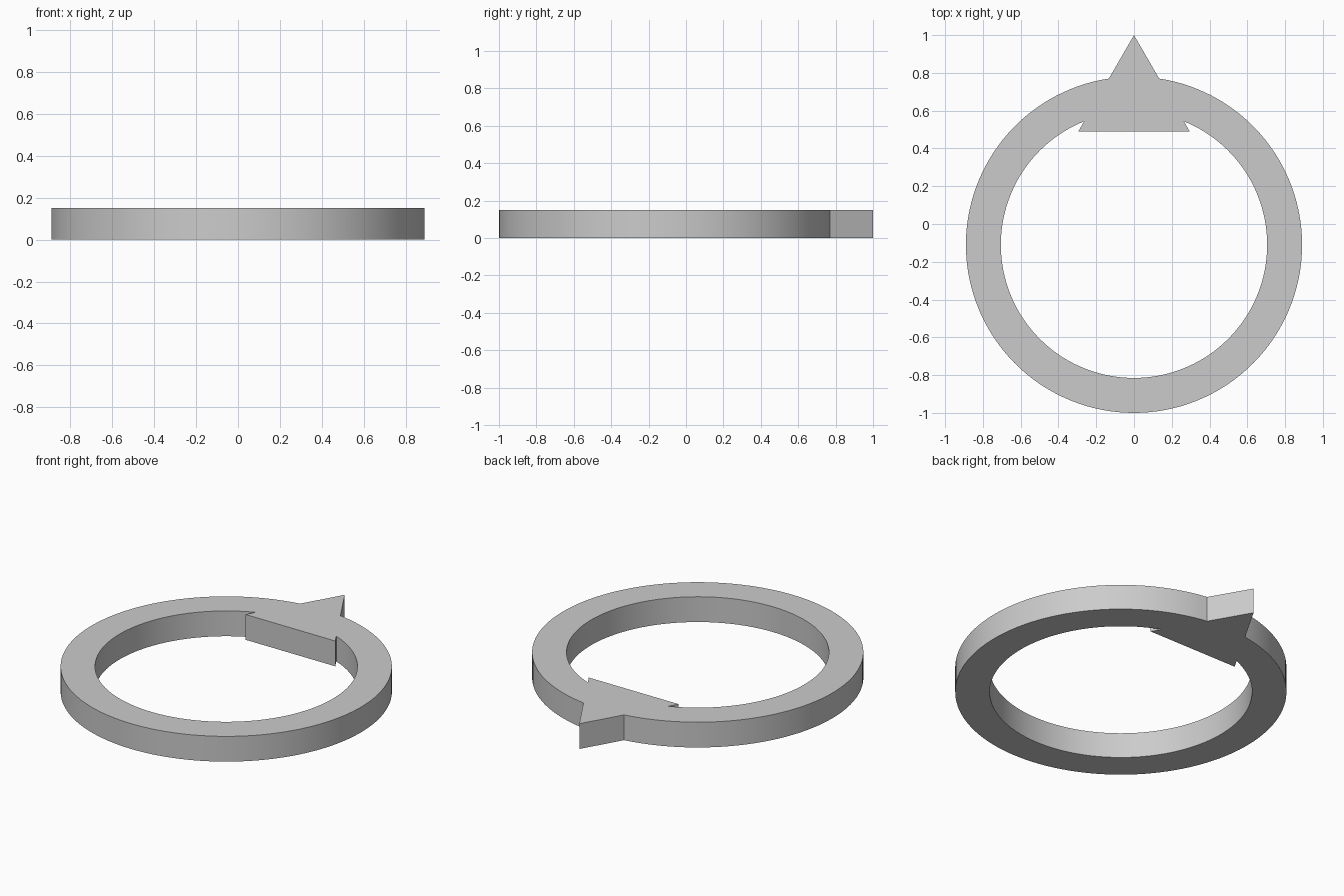
import bpy, bmesh, math

if "Cube" in bpy.data.objects:
    bpy.data.objects.remove(bpy.data.objects["Cube"])

CY, R_OUT, R_IN, HEIGHT = -0.11, 0.89, 0.705, 0.15
APEX_Y, BASE_Y, HALF_BASE = 1.0, 0.49, 0.295
SEGMENTS = 128


def slant_crossing_angle(r):
    """Angle at which the pointer's right slanted edge crosses a ring circle."""
    dx, dy, y0 = HALF_BASE, BASE_Y - APEX_Y, APEX_Y - CY
    a, b, c = dx * dx + dy * dy, 2 * y0 * dy, y0 * y0 - r * r
    t = (-b - math.sqrt(b * b - 4 * a * c)) / (2 * a)
    return math.atan2(y0 + dy * t, dx * t)


def arc(r):
    """Long way round the ring, from the pointer's left edge to its right edge."""
    end = slant_crossing_angle(r) + 2 * math.pi
    start = math.pi - slant_crossing_angle(r)
    return [(r * math.cos(a), CY + r * math.sin(a))
            for a in (start + (end - start) * i / SEGMENTS for i in range(SEGMENTS + 1))]


# Ring and triangular pointer merged into one outline with one hole
outer = arc(R_OUT) + [(0, APEX_Y)]
inner = arc(R_IN) + [(HALF_BASE, BASE_Y), (-HALF_BASE, BASE_Y)]

bm = bmesh.new()
for loop in (outer, inner):
    verts = [bm.verts.new((x, y, 0)) for x, y in loop]
    for i, v in enumerate(verts):
        bm.edges.new((verts[i - 1], v))
bmesh.ops.triangle_fill(bm, use_beauty=True, use_dissolve=False, edges=bm.edges[:])

# Thickness
extruded = bmesh.ops.extrude_face_region(bm, geom=bm.faces[:], use_keep_orig=True)
top = [g for g in extruded["geom"] if isinstance(g, bmesh.types.BMVert)]
bmesh.ops.translate(bm, verts=top, vec=(0, 0, HEIGHT))
bmesh.ops.recalc_face_normals(bm, faces=bm.faces[:])

mesh = bpy.data.meshes.new("pointer_ring")
bm.to_mesh(mesh)
bm.free()
ring = bpy.data.objects.new("pointer_ring", mesh)
bpy.context.collection.objects.link(ring)

# Smooth curved walls, sharp corners
bpy.context.view_layer.objects.active = ring
ring.select_set(True)
bpy.ops.object.shade_smooth_by_angle(angle=math.radians(30))
